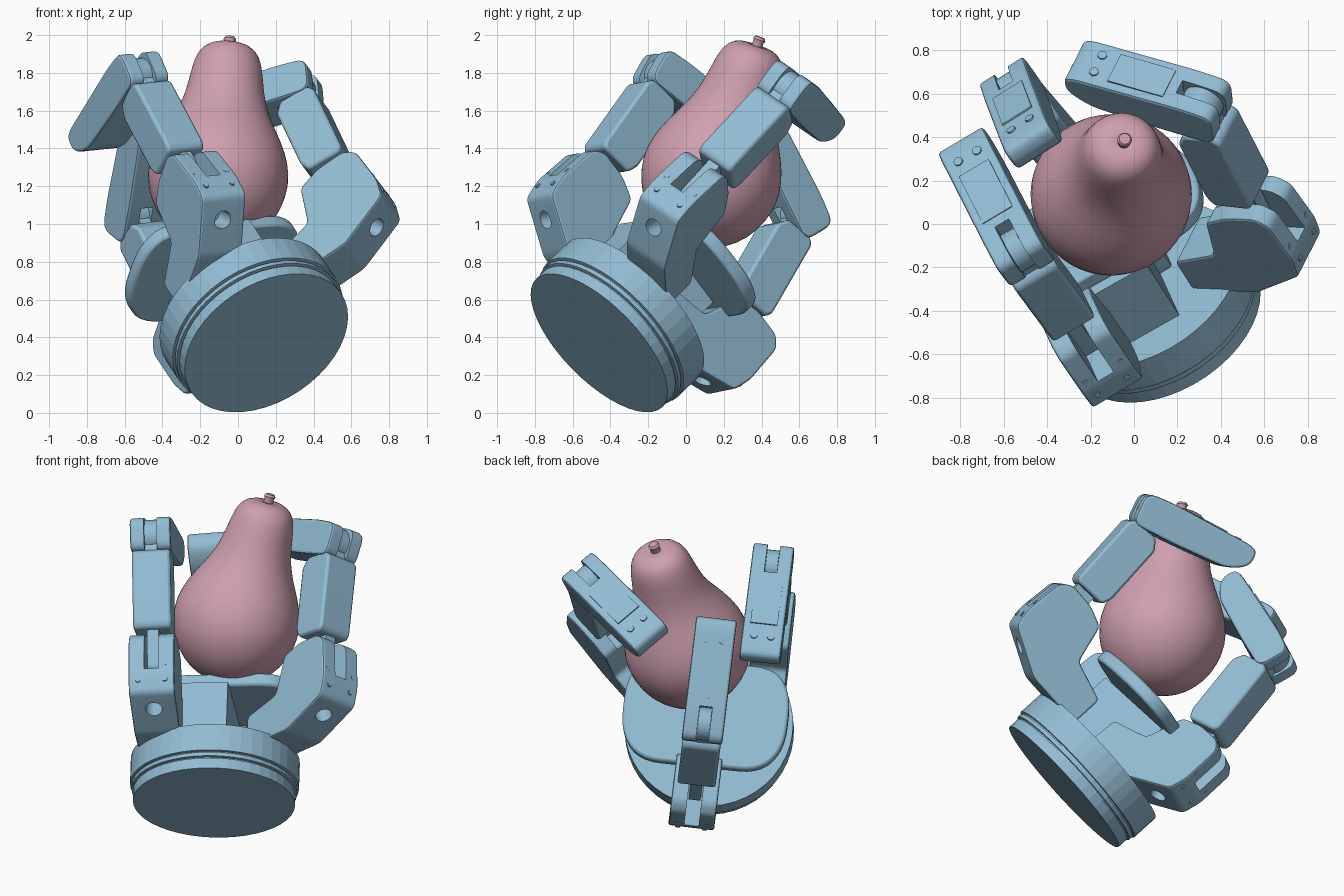
import bpy, bmesh, math
from mathutils import Vector, Matrix

if "Cube" in bpy.data.objects:
    bpy.data.objects.remove(bpy.data.objects["Cube"], do_unlink=True)


def material(name, rgb):
    m = bpy.data.materials.new(name)
    m.use_nodes = True
    m.diffuse_color = (*rgb, 1)
    m.node_tree.nodes["Principled BSDF"].inputs["Base Color"].default_value = (*rgb, 1)
    return m


BLUE = material("light blue", (0.29, 0.50, 0.65))
PINK = material("dusty pink", (0.62, 0.35, 0.43))

# Hand frame: axis of the base disc and its bottom centre
AXIS = Vector((-0.417, 0.648, 0.637)).normalized()
ORIGIN = Vector((0.15, -0.46, 0.37))


def frame(side, offset=0.0, axis=AXIS, origin=ORIGIN):
    """Columns: sideways, outward, up."""
    w = Vector(side)
    w = (w - axis * w.dot(axis)).normalized()
    u = w.cross(axis)
    m = Matrix((w, u, axis)).transposed().to_4x4()
    m.translation = origin + w * offset
    return m


def smooth(ob, angle):
    bpy.ops.object.select_all(action='DESELECT')
    ob.select_set(True)
    bpy.context.view_layer.objects.active = ob
    bpy.ops.object.shade_smooth_by_angle(angle=math.radians(angle))


def finish(bm, name, mat, angle=None):
    bmesh.ops.recalc_face_normals(bm, faces=bm.faces)
    me = bpy.data.meshes.new(name)
    bm.to_mesh(me)
    bm.free()
    me.materials.append(mat)
    ob = bpy.data.objects.new(name, me)
    bpy.context.collection.objects.link(ob)
    if angle:
        smooth(ob, angle)
    return ob


def rounded(pts, radius, steps=5):
    """Replace every corner of a polygon by a short curve."""
    pts = [Vector(p) for p in pts]
    out = []
    for i, p in enumerate(pts):
        a, b = pts[i - 1] - p, pts[(i + 1) % len(pts)] - p
        a = p + a.normalized() * min(radius, a.length * 0.48)
        b = p + b.normalized() * min(radius, b.length * 0.48)
        for k in range(steps + 1):
            t = k / steps
            out.append(a * (1 - t) ** 2 + p * (2 * t * (1 - t)) + b * t * t)
    return out


def extrude(name, lo, hi, bevel):
    """Solid between two matching outlines."""
    bm = bmesh.new()
    lo, hi = [[bm.verts.new(p) for p in side] for side in (lo, hi)]
    bm.faces.new(lo)
    bm.faces.new(hi)
    for i in range(len(lo)):
        bm.faces.new((lo[i - 1], lo[i], hi[i], hi[i - 1]))
    ob = finish(bm, name, BLUE, 30)
    if bevel:
        mod = ob.modifiers.new("edge", 'BEVEL')
        mod.width, mod.segments, mod.limit_method = bevel, 2, 'ANGLE'
        mod.angle_limit = math.radians(50)
    return ob


def prism(name, m, pts, width, bevel=0.0):
    """Extrude an outward/up profile sideways."""
    lo, hi = [[m @ Vector((s, p[0], p[1])) for p in pts] for s in (-width / 2, width / 2)]
    return extrude(name, lo, hi, bevel)


def cylinder(name, p, q, radius, segs=16):
    bm = bmesh.new()
    d = q - p
    m = Matrix.Translation((p + q) / 2) @ d.to_track_quat('Z', 'Y').to_matrix().to_4x4()
    bmesh.ops.create_cone(bm, cap_ends=True, segments=segs, radius1=radius,
                          radius2=radius, depth=d.length, matrix=m)
    return finish(bm, name, BLUE, 30)


def cut(ob, *cutters):
    for c in cutters:
        mod = ob.modifiers.new("cut", 'BOOLEAN')
        mod.object, mod.solver = c, 'EXACT'
        c.hide_render = True
    dg = bpy.context.evaluated_depsgraph_get()
    me = bpy.data.meshes.new_from_object(ob.evaluated_get(dg))
    ob.modifiers.clear()
    ob.data = me
    for c in cutters:
        bpy.data.objects.remove(c, do_unlink=True)
    smooth(ob, 30)


def lathe(name, m, profile, segs, mat, angle=None):
    bm = bmesh.new()
    vs = [bm.verts.new(m @ Vector((r, 0, z))) for r, z in profile]
    es = [bm.edges.new(e) for e in zip(vs, vs[1:])]
    bmesh.ops.spin(bm, geom=vs + es, cent=m.translation, axis=m.col[2].to_3d(),
                   angle=2 * math.pi, steps=segs)
    bmesh.ops.remove_doubles(bm, verts=bm.verts, dist=0.0005)
    return finish(bm, name, mat, angle)


SIDE = (0.86, 0.50, 0.08)
hand = frame(SIDE)

# Stepped base disc
lathe("base_disc", hand, [(0, 0), (.476, 0), (.476, .065), (.468, .065), (.468, .073),
      (.486, .075), (.486, .098), (.478, .098), (.478, .106), (.496, .108), (.496, .275),
      (0, .275)], 44, BLUE)

# Post and palm plate
prism("palm_post", frame(SIDE, -.06), [(-.25, .26), (.32, .26), (.32, .63), (-.25, .63)], .32)
half = [(.38, .27), (.485, .12), (.485, -.2), (.36, -.36)]
outline = rounded(half + [(-x, y) for x, y in reversed(half)], .13)
extrude("palm_plate", *[[hand @ Vector((x, y, z)) for x, y in outline] for z in (.63, .71)], .015)

KNUCKLE = [(.05, .26), (.41, .255), (.71, .385), (.735, .5), (.72, .74), (.66, .79),
           (.50, .79), (.37, .75), (.30, .52), (.05, .46)]
SLOT = [(.40, .64), (.56, .53), (.85, .53), (.85, .9), (.3, .9)]


def finger(name, m, shift, joint, bend, tip):
    joint, bend, tip = Vector(joint), Vector(bend), Vector(tip)

    def moved(pts):
        return [(r + shift, h) for r, h in pts]

    def along(p, q, pts):
        d = (q - p).normalized()
        n = Vector((d.y, -d.x))
        return [p + d * x + n * y for x, y in pts]

    def space(s, p):
        return m @ Vector((s, p[0], p[1]))

    # Knuckle housing with tongue slot and round socket
    block = prism(name + "_knuckle", m, rounded(moved(KNUCKLE), .03), .27, .012)
    a, b = moved([(.54, .44), (.64, .22)])
    cut(block, prism("slot", m, moved(SLOT), .085),
        cylinder("socket", space(0, a), space(0, b), .05))
    for s, h in ((-.08, .46), (.08, .46), (-.095, .56), (.095, .56)):
        a, b = moved([(.70, h), (.733, h)])
        cylinder(name + "_knuckle_screw", space(s, a), space(s, b), .015, 10)

    # Tongue bar, hinge barrel and middle link
    n = (bend - joint).length
    bar = along(joint, bend, [(-.07, -.06), (-.07, .06), (n, .07), (n, -.07)])
    prism(name + "_tongue", m, rounded(bar, .04), .07)
    cylinder(name + "_hinge", space(-.036, bend), space(.036, bend), .098, 24)
    lo, hi = .23 * n, .87 * n
    box = along(joint, bend, [(lo, -.11), (lo, .08), (lo + .03, .10), (hi - .03, .10),
                              (hi, .07), (hi, -.09), (hi - .06, -.135), (lo + .06, -.135)])
    prism(name + "_middle", m, rounded(box, .02), .225, .015)

    # Tapered fingertip with forked joint end
    n = (tip - bend).length
    shape = along(bend, tip, [(-.11, -.10), (-.11, .10), (.06, .11), (n - .03, .09), (n + .01, .06),
                              (n, -.03), (n - .12, -.095), (.15, -.105)])
    end = prism(name + "_tip", m, rounded(shape, .06), .24, .03)
    fork = along(bend, tip, [(-.2, -.2), (-.2, .2), (.1, .2), (.1, -.2)])
    cut(end, prism("fork", m, fork, .075))

    # Back panel and screws
    panel = along(bend, tip, [(.15, .10), (.15, .112), (n - .2, .105), (n - .2, .09)])
    prism(name + "_back_panel", m, panel, .16)
    for s in (-.05, .05):
        p, q = along(bend, tip, [(n - .12, .06), (n - .12, .101)])
        cylinder(name + "_tip_screw", space(s, p), space(s, q), .022, 12)


def leaning(sign, offset, lean):
    """Finger frame tipped slightly sideways."""
    axis = (AXIS - Vector(SIDE) * lean).normalized()
    return frame([c * sign for c in SIDE], 0, axis, ORIGIN + Vector(SIDE) * offset)


finger("front_finger", leaning(1, -.285, .03), .015, (.58, .655), (.70, 1.41), (.075, 1.585))
finger("left_finger", frame((.385, .77, -.51), .13), .23, (.78, .66), (.86, 1.435), (.28, 1.675))
finger("thumb", leaning(-1, .048, .063), -.047, (.48, .63), (.29, 1.41), (-.31, 1.55))

# Pear held between the fingers
lean = frame((1, 0, 0), 0, Vector((.08, .33, .94)).normalized(), Vector((-.135, .01, .90)))
pear = lathe("pear", lean, [(0, -.005), (.11, .008), (.205, .05), (.292, .13), (.353, .235),
             (.380, .36), (.366, .47), (.322, .58), (.266, .68), (.223, .78), (.202, .88),
             (.188, .97), (.17, 1.05), (.125, 1.10), (.06, 1.115), (0, 1.10)], 32, PINK, 80)
pear.modifiers.new("soft", 'SUBSURF').levels = 1
lathe("pear_stem", lean, [(0, 1.07), (.03, 1.07), (.028, 1.13), (.034, 1.145), (.026, 1.158),
      (0, 1.16)], 16, PINK, 40)
